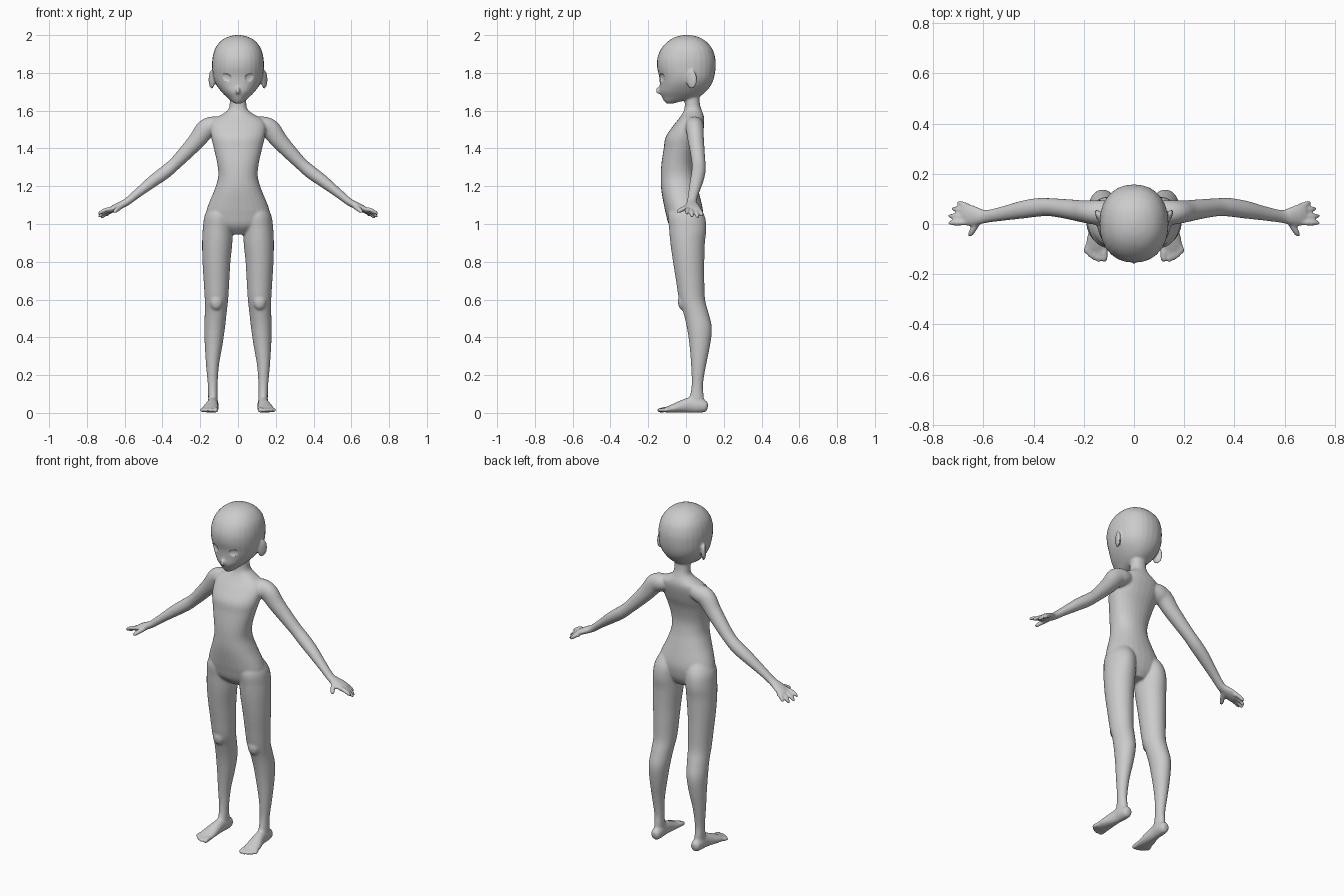
import bpy, bmesh, math
from mathutils import Vector, Matrix

bm = bmesh.new()
SEG = 28


def smooth_path(pts, steps=4):
    """Catmull-Rom interpolation of tuples of any length."""
    out = []
    for i in range(len(pts) - 1):
        p0, p1, p2, p3 = (pts[max(i - 1, 0)], pts[i], pts[i + 1], pts[min(i + 2, len(pts) - 1)])
        for k in range(steps):
            t = k / steps
            out.append([0.5 * (2 * b + (c - a) * t + (2 * a - 5 * b + 4 * c - d) * t * t
                               + (3 * b - a - 3 * c + d) * t ** 3)
                        for a, b, c, d in zip(p0, p1, p2, p3)])
    return out + [list(pts[-1])]


def skin(rings):
    vs = [[bm.verts.new(p) for p in ring] for ring in rings]
    n = len(vs[0])
    for a, b in zip(vs, vs[1:]):
        for i in range(n):
            bm.faces.new((a[i], a[(i + 1) % n], b[(i + 1) % n], b[i]))
    bm.faces.new(vs[0][::-1])
    bm.faces.new(vs[-1])


def oval(power):
    for i in range(SEG):
        a = 2 * math.pi * i / SEG
        c, s = math.cos(a), math.sin(a)
        yield (math.copysign(abs(c) ** (2 / power), c), math.copysign(abs(s) ** (2 / power), s))


def loft(rings, side=1, power=2.2):
    """Horizontal sections: z, centre x, half width, front y, back y."""
    skin([[(side * (cx + hw * c), (yf + yb) / 2 + (yb - yf) / 2 * s, z) for c, s in oval(power)]
          for z, cx, hw, yf, yb in smooth_path(rings)])


def tube(pts, side=1, across=(0, 1, 0)):
    """Sections square to a path: x, y, z, radius across, radius up."""
    path = smooth_path(pts)
    rings = []
    for i, (x, y, z, ra, rb) in enumerate(path):
        t = (Vector(path[min(i + 1, len(path) - 1)][:3]) - Vector(path[max(i - 1, 0)][:3])).normalized()
        u = Vector(across)
        u = (u - t * u.dot(t)).normalized()
        v = t.cross(u)
        ring = [Vector((x, y, z)) + u * ra * c + v * rb * s for c, s in oval(2)]
        rings.append([(side * p.x, p.y, p.z) for p in ring])
    skin(rings)


def ball(centre, size, turn=0.0, side=1):
    m = (Matrix.Translation((side * centre[0], centre[1], centre[2]))
         @ Matrix.Rotation(side * turn, 4, 'Z') @ Matrix.Diagonal((*size, 1)))
    bmesh.ops.create_uvsphere(bm, u_segments=24, v_segments=16, radius=1, matrix=m)


def digit(a, b, r, side, across, lift=0.0):
    """Rounded finger or toe from a to b with a raised middle."""
    pt = lambda t: [p + (q - p) * t for p, q in zip(a, b)]
    pts = []
    for t, k in ((0, 1), (0.5, 1), (0.85, 0.85), (1, 0.4)):
        x, y, z = pt(t)
        pts.append((x, y, z + lift * 4 * t * (1 - t), r * k, r * k))
    tube(pts, side, across)


# head, nose
loft([(2.0, 0, .012, -.01, .02), (1.992, 0, .05, -.05, .06), (1.97, 0, .09, -.092, .102),
      (1.93, 0, .121, -.13, .138), (1.88, 0, .135, -.151, .155), (1.83, 0, .137, -.153, .157),
      (1.78, 0, .132, -.142, .15), (1.74, 0, .117, -.139, .135), (1.70, 0, .088, -.139, .105),
      (1.67, 0, .058, -.127, .06), (1.648, 0, .032, -.114, -.03), (1.637, 0, .012, -.102, -.07)])
ball((0, -.14, 1.706), (.011, .021, .02))

# torso and neck
loft([(.945, 0, .05, -.045, .055), (.99, 0, .14, -.088, .08), (1.05, 0, .168, -.106, .09),
      (1.1, 0, .158, -.117, .085), (1.18, 0, .125, -.131, .065), (1.25, 0, .105, -.134, .047),
      (1.32, 0, .11, -.13, .04), (1.4, 0, .128, -.118, .055), (1.46, 0, .142, -.108, .077),
      (1.52, 0, .148, -.068, .093), (1.555, 0, .13, -.04, .097), (1.58, 0, .085, -.022, .092),
      (1.605, 0, .052, -.01, .082), (1.64, 0, .044, -.006, .073), (1.71, 0, .045, -.01, .07)])

for s in (1, -1):
    # ear
    ball((.139, .03, 1.765), (.012, .031, .05), -.45, s)
    # leg and knee
    loft([(1.12, .085, .05, -.07, .05), (1.05, .1, .075, -.095, .096), (.98, .107, .079, -.09, .108),
          (.9, .11, .08, -.083, .1), (.8, .114, .074, -.069, .097), (.7, .114, .068, -.053, .097),
          (.6, .114, .062, -.037, .101), (.53, .118, .058, -.014, .119), (.45, .124, .055, .005, .137),
          (.36, .129, .047, .018, .128), (.25, .135, .034, .027, .106), (.15, .134, .026, .03, .09),
          (.09, .133, .025, .02, .094), (.04, .132, .026, 0, .1)], s, 2)
    ball((.115, -.018, .59), (.034, .025, .045), 0, s)
    # foot and toes
    tube([(.131, .115, .03, .012, .014), (.131, .105, .032, .025, .029), (.132, .07, .039, .03, .039),
          (.134, .03, .042, .029, .042), (.138, -.01, .036, .034, .036), (.145, -.06, .025, .043, .025),
          (.148, -.1, .017, .044, .016), (.15, -.115, .014, .036, .01)], s, (1, 0, 0))
    for x, tip, r in ((.116, -.15, .0145), (.139, -.153, .0115), (.158, -.144, .011),
                      (.175, -.133, .011), (.19, -.117, .011)):
        digit((.148 + (x - .148) * .88, -.085, .018), (x + .002, tip, .011), r, s, (1, 0, 0), .002)
    # shoulder and arm
    tube([(.085, .045, 1.525, .04, .04), (.125, .045, 1.52, .05, .05), (.17, .047, 1.502, .047, .053),
          (.215, .052, 1.446, .043, .046), (.27, .06, 1.385, .039, .04), (.335, .067, 1.318, .036, .034),
          (.385, .066, 1.275, .037, .035), (.45, .056, 1.227, .035, .032), (.53, .04, 1.164, .028, .024),
          (.59, .03, 1.116, .026, .02), (.625, .031, 1.098, .036, .019), (.66, .036, 1.082, .043, .017),
          (.685, .038, 1.07, .036, .013)], s)
    # fingers and thumb
    for base, tip in (((.665, .006, 1.081), (.74, .004, 1.052)), ((.67, .028, 1.078), (.739, .032, 1.035)),
                      ((.667, .05, 1.074), (.724, .062, 1.03)), ((.655, .068, 1.074), (.702, .086, 1.04))):
        digit(base, tip, .0115, s, (0, 1, 0), .007)
    digit((.618, .015, 1.092), (.657, -.049, 1.062), .013, s, (0, 0, 1), .002)

# single fused body surface
bmesh.ops.recalc_face_normals(bm, faces=bm.faces)
mesh = bpy.data.meshes.new("body")
bm.to_mesh(mesh)
bm.free()
body = bpy.data.objects.new("body", mesh)
bpy.context.collection.objects.link(body)
fuse = body.modifiers.new("fuse", 'REMESH')
fuse.mode = 'VOXEL'
fuse.voxel_size = .006
fuse.use_smooth_shade = True
soft = body.modifiers.new("soften", 'SMOOTH')
soft.factor = .5
soft.iterations = 6

# shallow eye sockets
for s in (1, -1):
    bpy.ops.mesh.primitive_uv_sphere_add(segments=32, ring_count=16, radius=1,
                                         location=(s * .069, -.13, 1.773), rotation=(0, 0, s * .3))
    cutter = bpy.context.object
    cutter.name = "eye_socket_cutter"
    cutter.scale = (.034, .013, .025)
    bpy.ops.object.shade_smooth()
    cutter.hide_render = True
    cutter.display_type = 'WIRE'
    cut = body.modifiers.new("eye_socket", 'BOOLEAN')
    cut.operation = 'DIFFERENCE'
    cut.object = cutter
